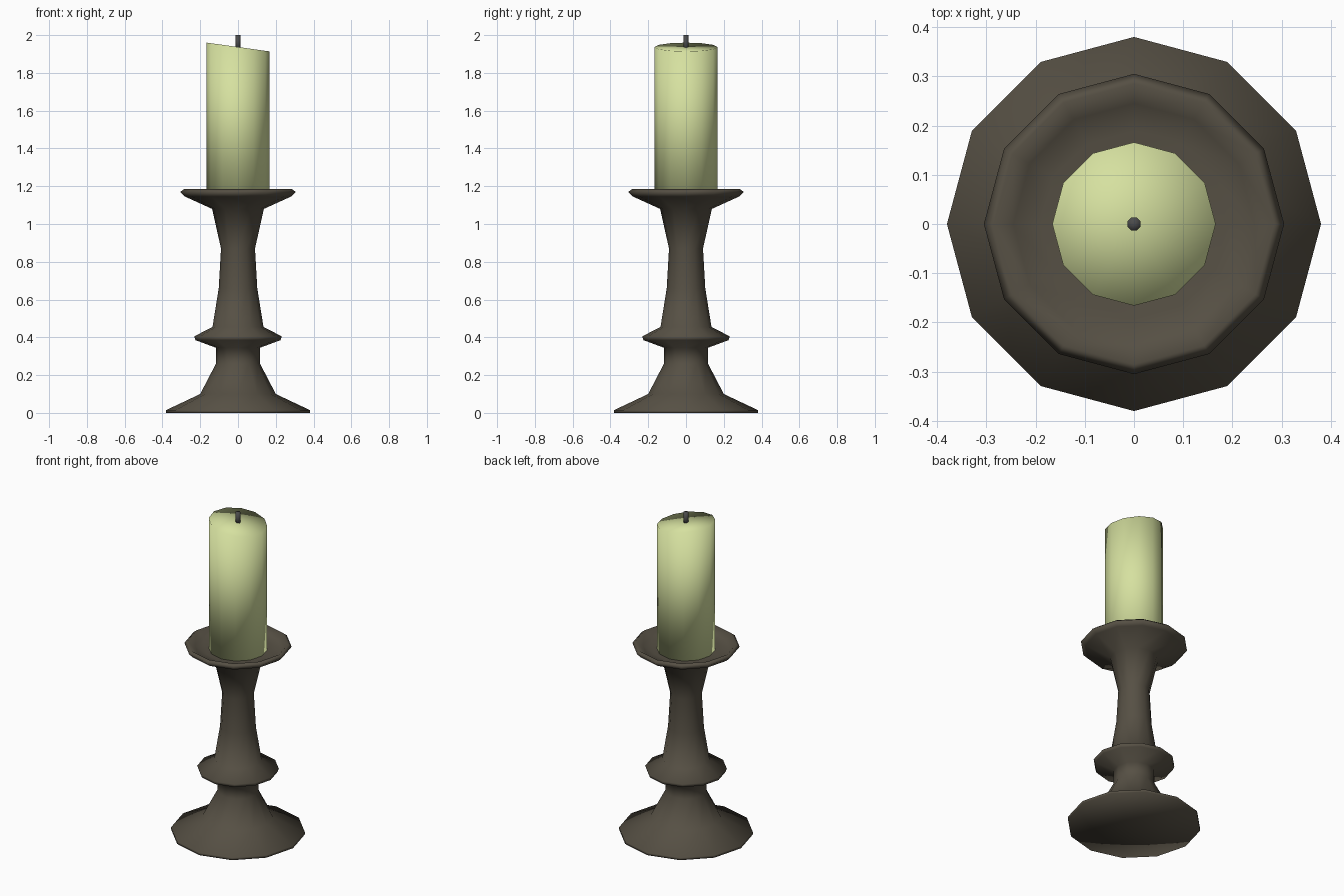
import bpy, bmesh, math

if "Cube" in bpy.data.objects:
    bpy.data.objects.remove(bpy.data.objects["Cube"])

def material(name, rgb):
    m = bpy.data.materials.new(name)
    m.diffuse_color = (*rgb, 1)
    m.use_nodes = True
    m.node_tree.nodes["Principled BSDF"].inputs["Base Color"].default_value = m.diffuse_color
    return m

def lathe(name, profile, sides, mat, height=lambda x, z: z, offset=0.0):
    """Spin (radius, z) rings round the z axis; radius 0 makes a pole."""
    bm = bmesh.new()
    rings = []
    for r, z in profile:
        if r == 0:
            rings.append([bm.verts.new((0, 0, height(0, z)))] * sides)
            continue
        ring = []
        for i in range(sides):
            a = 2 * math.pi * i / sides + offset
            x = r * math.cos(a)
            ring.append(bm.verts.new((x, r * math.sin(a), height(x, z))))
        rings.append(ring)
    for lo, hi in zip(rings, rings[1:]):
        for i in range(sides):
            j = (i + 1) % sides
            bm.faces.new(dict.fromkeys((lo[i], lo[j], hi[j], hi[i])))
    bmesh.ops.recalc_face_normals(bm, faces=bm.faces)
    for f in bm.faces:
        f.smooth = True
    me = bpy.data.meshes.new(name)
    bm.to_mesh(me)
    bm.free()
    me.materials.append(mat)
    ob = bpy.data.objects.new(name, me)
    bpy.context.collection.objects.link(ob)
    return ob

bronze = material("dark bronze", (0.093, 0.080, 0.058))
wax = material("pale green wax", (0.67, 0.75, 0.35))
char = material("charred wick", (0.07, 0.07, 0.07))

# Turned holder: foot, knop, waisted stem and shallow drip dish
lathe("candlestick", [
    (0, 0), (0.38, 0), (0.38, 0.015), (0.2, 0.1), (0.117, 0.26),
    (0.117, 0.345), (0.225, 0.385), (0.232, 0.405), (0.135, 0.455),
    (0.102, 0.66), (0.09, 0.87), (0.137, 1.08), (0.28, 1.145),
    (0.305, 1.17), (0.285, 1.185), (0.245, 1.155), (0.19, 1.145),
    (0, 1.145)], 12, bronze)

# Candle with a slanted top
def slant(x, z):
    return z - 0.14 * x if z > 1.5 else z

lathe("candle", [(0, 1.14), (0.166, 1.14), (0.166, 1.937), (0, 1.937)],
      12, wax, slant)

# Wick
lathe("wick", [(0, 1.92), (0.014, 1.92), (0.014, 2.0), (0, 2.0)],
      8, char, offset=math.pi / 8)
